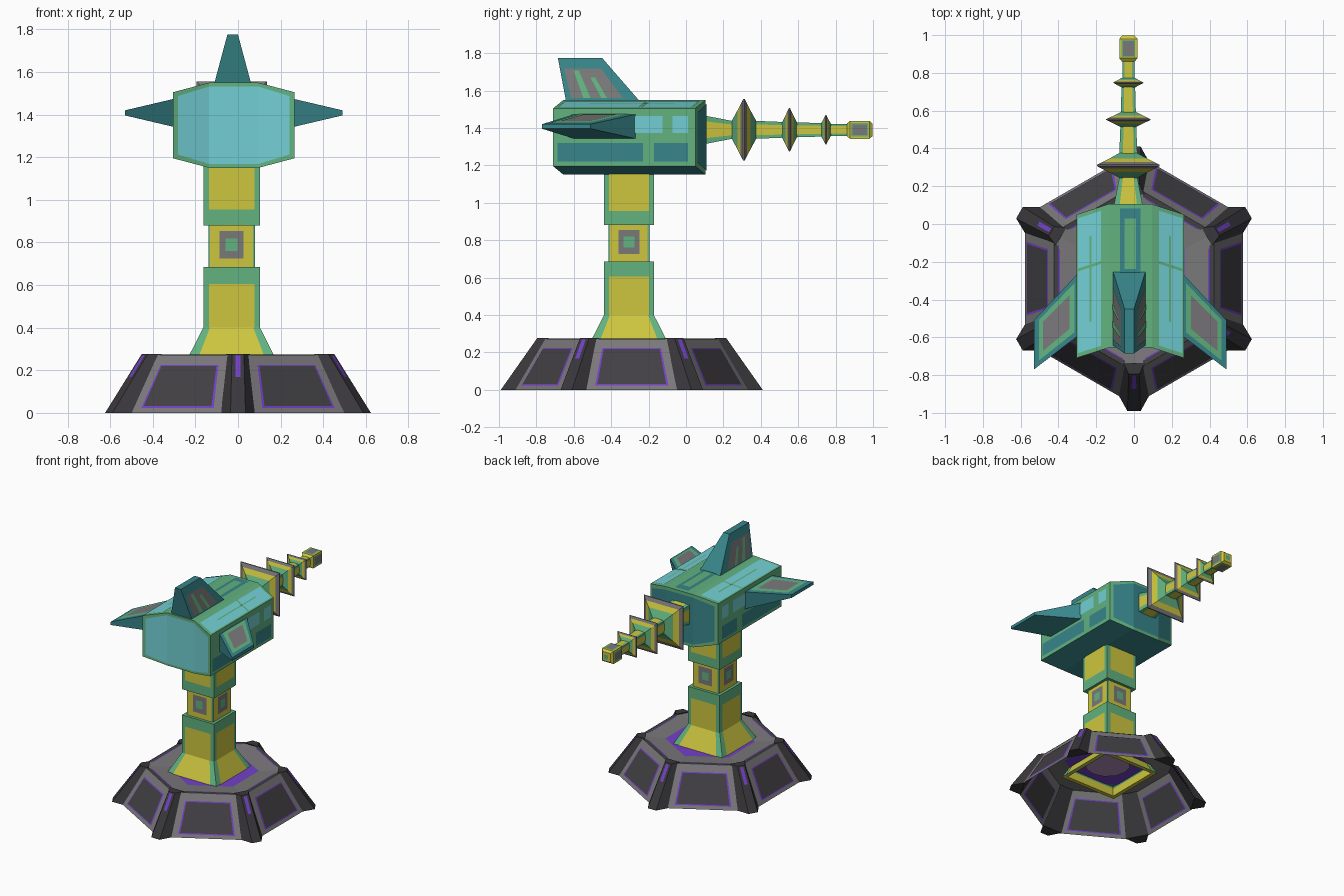
import bpy, math
from mathutils import Vector as V

if "Cube" in bpy.data.objects:
    bpy.data.objects.remove(bpy.data.objects["Cube"])

# ---- colours (sRGB 0-255 converted to linear) ----
COLOURS = {"yellow": (206, 198, 63), "green": (98, 178, 128), "cyan": (114, 207, 212),
           "teal": (55, 133, 138), "grey": (122, 120, 122), "charcoal": (66, 64, 68),
           "dark_rib": (57, 55, 59), "purple": (115, 64, 200), "mauve": (175, 138, 182)}
NAMES = list(COLOURS)
MATS = []
for n, rgb in COLOURS.items():
    m = bpy.data.materials.new(n)
    m.diffuse_color = [((c / 255 + 0.055) / 1.055) ** 2.4 for c in rgb] + [1]
    m.use_nodes = True
    m.node_tree.nodes["Principled BSDF"].inputs["Base Color"].default_value = m.diffuse_color
    MATS.append(m)


class Part:
    """Collects flat faces, each with a colour, into one object."""
    def __init__(self, name):
        self.name, self.v, self.f, self.m = name, [], [], []

    def face(self, pts, mat):
        n = len(self.v)
        self.v += [tuple(p) for p in pts]
        self.f.append(range(n, n + len(pts)))
        self.m.append(NAMES.index(mat))

    def loft(self, rings, mat, caps=(None, None)):
        """Skin rings; mat(segment, side) gives the colour. Returns quads[segment][side]."""
        out = []
        for s, (a, b) in enumerate(zip(rings, rings[1:])):
            k = len(a)
            row = [(a[i], a[(i + 1) % k], b[(i + 1) % k], b[i]) for i in range(k)]
            for i, q in enumerate(row):
                self.face(q, mat(s, i))
            out.append(row)
        if caps[0]:
            self.face(rings[0][::-1], caps[0])
        if caps[1]:
            self.face(rings[-1], caps[1])
        return out

    def plate(self, q, u0, u1, v0, v1, mat, lift=0.004):
        """Painted panel covering part of quad q."""
        nrm = (q[2] - q[0]).cross(q[3] - q[1]).normalized()
        at = lambda u, v: q[0].lerp(q[1], u).lerp(q[3].lerp(q[2], u), v) + nrm * lift
        self.face([at(u0, v0), at(u1, v0), at(u1, v1), at(u0, v1)], mat)

    def finish(self):
        me = bpy.data.meshes.new(self.name)
        me.from_pydata(self.v, [], [list(f) for f in self.f])
        for m in MATS:
            me.materials.append(m)
        me.polygons.foreach_set("material_index", self.m)
        me.update()
        bpy.context.collection.objects.link(bpy.data.objects.new(self.name, me))


AXES = {"x": (V((0, 1, 0)), V((0, 0, 1))), "y": (V((0, 0, 1)), V((1, 0, 0))),
        "z": (V((1, 0, 0)), V((0, 1, 0)))}


def rect(c, axis, hu, hv):
    u, v = AXES[axis]
    return [V(c) + u * hu * a + v * hv * b for a, b in ((-1, -1), (1, -1), (1, 1), (-1, 1))]


# ---- hexagonal base shell ----
CY = -0.29


def polar(r, deg, z, w=0.0):
    a = math.radians(deg)
    return V((r * math.cos(a) - w * math.sin(a), CY + r * math.sin(a) + w * math.cos(a), z))


def hexa(r, z):
    return [polar(r, 90 + 60 * k, z) for k in range(6)]


p = Part("base_shell")
quads = p.loft([hexa(0.667, 0), hexa(0.49, 0.272), hexa(0.31, 0.258)], lambda s, i: "grey")
for q in quads[0]:
    for side in (q, (q[1], q[0], q[3], q[2])):   # outer and inner faces
        p.plate(side, 0.2, 0.8, 0.08, 0.82, "purple", 0.003)
        p.plate(side, 0.217, 0.783, 0.105, 0.795, "charcoal", 0.006)
for q in quads[1]:                               # dark rim lines on the top
    p.plate(q, 0.12, 0.88, 0.0, 0.16, "charcoal", 0.002)
    p.plate(q, 0.15, 0.85, 0.16, 0.2, "purple", 0.002)
p.finish()

p = Part("base_floor")
p.face(hexa(0.31, 0.258), "purple")
p.face([polar(0.16, -30 * k, 0.252) for k in range(12)], "mauve")
p.finish()

p = Part("base_ribs")
for k in range(6):
    ring = lambda ri, wi, ro, wo, z: [polar(r, 90 + 60 * k, z, w) for r, w in
                                      ((ri, -wi), (ro, -wo), (ro, wo), (ri, wi))]
    q = p.loft([ring(0.61, 0.085, 0.70, 0.035, 0), ring(0.445, 0.055, 0.505, 0.028, 0.277)],
               lambda s, i: "dark_rib", ("dark_rib", "dark_rib"))[0]
    p.plate(q[1], 0.3, 0.7, 0.6, 0.97, "purple", 0.002)
p.finish()

# ---- column ----
CX, CYC = -0.03, -0.305
col = lambda h, z: rect((CX, CYC, z), "z", h, h)
p = Part("column_lower")
q = p.loft([col(0.21, 0.255), col(0.21, 0.19), col(0.24, 0.19), col(0.133, 0.40),
            col(0.133, 0.685)], lambda s, i: "green" if s > 1 else "yellow", (None, "green"))
for i in range(4):
    p.plate(q[2][i], 0.12, 0.88, 0, 1, "yellow")
    p.plate(q[3][i], 0.1, 0.9, 0, 0.72, "yellow")
p.finish()

p = Part("column_middle")
for side in p.loft([col(0.109, 0.67), col(0.109, 0.90)], lambda s, i: "green")[0]:
    p.plate(side, 0.04, 0.96, 0, 1, "yellow", 0.003)
    p.plate(side, 0.24, 0.76, 0.24, 0.8, "grey", 0.005)
    p.plate(side, 0.37, 0.63, 0.39, 0.65, "green", 0.007)
p.finish()

p = Part("column_upper")
for side in p.loft([col(0.133, 0.88), col(0.133, 1.16)], lambda s, i: "green",
                   ("green", "green"))[0]:
    p.plate(side, 0.1, 0.9, 0.27, 0.98, "yellow")
p.finish()

# ---- turret body: eight-sided, ends bent along the centre strip ----
BX = -0.02


def body_ring(y, hx=0.285, dz=0.0):
    prof = [(-hx, 1.195 + dz), (-hx, 1.505 - dz), (-0.115, 1.55 - dz), (0.115, 1.55 - dz),
            (hx, 1.505 - dz), (hx, 1.195 + dz), (0.115, 1.15 + dz), (-0.115, 1.15 + dz)]
    return [V((BX + x, y - 0.055 * (abs(x) - 0.115) / 0.17, z)) for x, z in prof]


STRIPS = ((0, 1, 2, 7), (2, 3, 6, 7), (3, 4, 5, 6))
p = Part("turret_body")
q = p.loft([body_ring(-0.655), body_ring(0.105)], lambda s, i: "teal" if i > 4 else "green")[0]
for y, hx, dz, mat, rear in ((-0.655, 0.285, 0, "green", 1), (-0.659, 0.262, 0.018, "cyan", 1),
                             (0.105, 0.285, 0, "green", 0), (0.109, 0.262, 0.022, "teal", 0)):
    r = body_ring(y, hx, dz)
    for s in STRIPS:
        p.face([r[i] for i in (s[::-1] if rear else s)], mat)
for side, flip in ((q[4], False), (q[0], True)):          # side panels and windows
    for u0, u1, v0, v1, mat in ((0.6, 0.92, 0.03, 0.63, "teal"), (0.6, 0.92, 0.71, 0.95, "teal"),
                                (0.13, 0.43, 0.56, 0.77, "cyan"), (0.13, 0.43, 0.84, 0.95, "cyan")):
        p.plate(side, *((1 - u1, 1 - u0) if flip else (u0, u1)), v0, v1, mat)
for side, u0, u1, line in ((q[1], 0.05, 0.78, 0.45), (q[3], 0.22, 0.95, 0.55)):   # roof slopes
    p.plate(side, u0, u1, 0.03, 0.6, "cyan")
    p.plate(side, u0, u1, 0.62, 0.97, "cyan")
    p.plate(side, line - 0.03, line + 0.03, 0.22, 0.82, "green", 0.006)
p.plate(q[2], 0.26, 0.74, 0.42, 0.97, "teal")
p.plate(q[2], 0.37, 0.63, 0.55, 0.9, "green", 0.007)
p.finish()

# ---- wings ----
for s, name in ((1, "wing_right"), (-1, "wing_left")):
    p = Part(name)
    root = rect((BX + s * 0.28, -0.43, 1.408), "x", 0.165, 0.066)
    tip = rect((BX + s * 0.51, -0.64, 1.408), "x", 0.13, 0.012)
    q = p.loft([root, tip][::s], lambda a, i: "teal", ("teal", "teal"))[0]
    v = lambda a, b: (a, b) if s > 0 else (1 - b, 1 - a)
    p.plate(q[2], 0.1, 0.9, *v(0.06, 0.88), "green", 0.003)
    p.plate(q[2], 0.22, 0.78, *v(0.17, 0.78), "grey", 0.006)
    p.finish()

# ---- tail fin ----
p = Part("tail_fin")
q = p.loft([rect((-0.025, -0.443, 1.54), "z", 0.088, 0.198),
            rect((-0.025, -0.567, 1.775), "z", 0.025, 0.118)],
           lambda s, i: "teal", (None, "teal"))[0]
for side, flip in ((q[1], False), (q[3], True)):
    for a, b, top, mat, lift in ((0.08, 0.8, 0.75, "grey", 0.003), (0.25, 0.35, 0.7, "green", 0.006),
                                 (0.5, 0.58, 0.55, "green", 0.006)):
        p.plate(side, *((1 - b, 1 - a) if flip else (a, b)), 0.08, top, mat, lift)
p.finish()

# ---- barrel with square discs ----
sq = lambda y, h: rect((CX, y, 1.39), "y", h, h)
p = Part("barrel")
for y0, h0, y1, h1 in ((0.09, 0.078, 0.245, 0.048), (0.37, 0.048, 0.52, 0.042),
                       (0.585, 0.04, 0.725, 0.036), (0.77, 0.032, 0.87, 0.032)):
    for side in p.loft([sq(y0, h0), sq(y1, h1)], lambda s, i: "green")[0]:
        p.plate(side, 0.2, 0.8, 0, 1, "yellow", 0.003)
p.finish()

BANDS = ("green", "yellow", "grey", "grey", "grey", "yellow", "green")
for n, (y, half, h, big) in enumerate(((0.31, 0.067, 0.045, 0.165), (0.553, 0.04, 0.04, 0.117),
                                       (0.748, 0.026, 0.034, 0.079))):
    p = Part("barrel_disc_%d" % (n + 1))
    steps = [(0, 1), (0.48, 0.53), (0.78, 0.26), (1, 0.06)]
    rings = [sq(y + d * half * o, h + (big - h) * f) for d, st in ((-1, steps), (1, steps[::-1]))
             for f, o in st]
    p.loft(rings, lambda s, i: BANDS[s])
    p.finish()

# ---- muzzle ----
p = Part("muzzle")
q = p.loft([sq(0.86, 0.034), sq(0.878, 0.048), sq(0.98, 0.048), sq(0.997, 0.034)],
           lambda s, i: "yellow", ("yellow", "yellow"))
for side in q[1]:
    p.plate(side, 0.12, 0.88, 0.05, 0.95, "green", 0.002)
    p.plate(side, 0.2, 0.8, 0.12, 0.88, "grey", 0.004)
p.plate(sq(0.997, 0.034), 0.25, 0.75, 0.25, 0.75, "green", 0.003)
p.finish()
